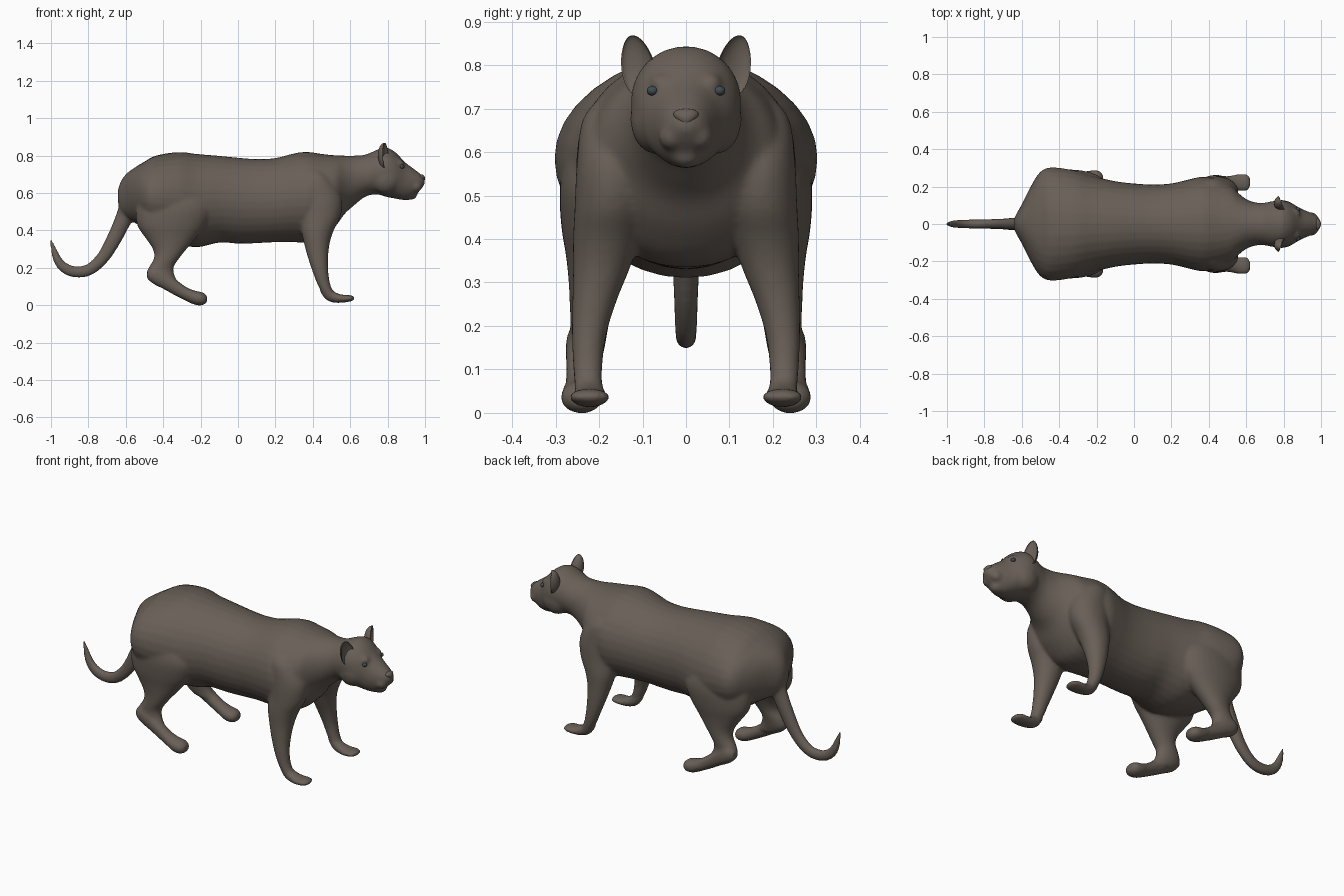
import bpy, bmesh, math
from mathutils import Matrix, Vector

if "Cube" in bpy.data.objects:
    bpy.data.objects.remove(bpy.data.objects["Cube"])


def material(name, col):
    m = bpy.data.materials.new(name)
    m.diffuse_color = (*col, 1)
    m.use_nodes = True
    m.node_tree.nodes["Principled BSDF"].inputs["Base Color"].default_value = m.diffuse_color
    return m


FUR = material("fur", (0.14, 0.115, 0.095))
EYE = material("eye", (0.05, 0.07, 0.08))


def finish(name, bm, mat):
    bmesh.ops.recalc_face_normals(bm, faces=bm.faces)
    for f in bm.faces:
        f.smooth = True
    me = bpy.data.meshes.new(name)
    bm.to_mesh(me)
    bm.free()
    me.materials.append(mat)
    ob = bpy.data.objects.new(name, me)
    bpy.context.collection.objects.link(ob)
    return ob


def spline(rows, steps=4):
    """Catmull-Rom interpolation of every column."""
    out = []
    for i in range(len(rows) - 1):
        a, b, c, d = (rows[max(0, min(len(rows) - 1, i + k))] for k in (-1, 0, 1, 2))
        for s in range(steps):
            t = s / steps
            out.append([0.5 * (2 * q + (r - p) * t + (2 * p - 5 * q + 4 * r - w) * t * t
                               + (3 * q - p - 3 * r + w) * t ** 3) for p, q, r, w in zip(a, b, c, d)])
    return out + [list(rows[-1])]


def skin(name, rings, mat=FUR):
    bm = bmesh.new()
    loops = [[bm.verts.new(p) for p in r] for r in rings]
    n = len(loops[0])
    for a, b in zip(loops, loops[1:]):
        for i in range(n):
            bm.faces.new((a[i], a[(i + 1) % n], b[(i + 1) % n], b[i]))
    bm.faces.new(loops[0])
    bm.faces.new(loops[-1])
    return finish(name, bm, mat)


def oval(n=32, e=2.05):
    for i in range(n):
        a = 2 * math.pi * i / n
        c, s = math.cos(a), math.sin(a)
        yield math.copysign(abs(c) ** (2 / e), c), math.copysign(abs(s) ** (2 / e), s)


def loft_x(name, rows, y=0):
    """rows: x, top z, bottom z, half width"""
    return skin(name, [[(x, y + w * c, (t + b) / 2 + (t - b) / 2 * s) for c, s in oval()]
                       for x, t, b, w in spline(rows)])


def loft_z(name, rows, side):
    """rows: z, back x, front x, centre y, half width"""
    return skin(name, [[((a + b) / 2 + (b - a) / 2 * c, side * y + w * s, z) for c, s in oval()]
                       for z, a, b, y, w in spline(rows)])


def ball(name, loc, rad, mat=FUR, rot=None, shape=None):
    bm = bmesh.new()
    bmesh.ops.create_uvsphere(bm, u_segments=24, v_segments=16, radius=1)
    for v in bm.verts:
        if shape:
            shape(v.co)
        v.co = Vector(v.co[i] * rad[i] for i in range(3))
    bm.transform(Matrix.Translation(loc) @ (rot or Matrix()))
    return finish(name, bm, mat)


# Torso, neck and head
parts = [loft_x("torso", [
    (-.643, .61, .56, .02), (-.63, .655, .50, .052), (-.60, .70, .47, .105), (-.55, .738, .44, .205),
    (-.50, .768, .41, .28), (-.44, .80, .37, .303), (-.32, .819, .33, .287), (-.22, .809, .31, .257),
    (-.10, .799, .335, .229), (0, .789, .33, .217), (.10, .782, .332, .211), (.20, .787, .337, .217),
    (.30, .812, .337, .24), (.37, .82, .335, .253), (.45, .809, .355, .237), (.52, .802, .42, .205),
    (.57, .80, .488, .155), (.62, .80, .533, .124), (.68, .805, .58, .112), (.74, .83, .593, .122),
    (.79, .844, .58, .127), (.84, .82, .57, .113), (.89, .768, .562, .084), (.93, .737, .575, .067),
    (.97, .707, .61, .048), (.99, .688, .635, .03), (1.0, .672, .652, .012)])]

# Tail, swept along its centre line
rings = []
path = spline([(-.57, .54, .07), (-.605, .475, .048), (-.66, .36, .041), (-.72, .258, .035), (-.79, .193, .032),
               (-.86, .178, .031), (-.92, .195, .029), (-.96, .235, .025), (-.983, .29, .018), (-1.0, .355, .006)])
for i, (x, z, r) in enumerate(path):
    p, q = path[max(i - 1, 0)], path[min(i + 1, len(path) - 1)]
    d = Vector((q[0] - p[0], 0, q[1] - p[1])).normalized()
    rings.append([(x - d.z * r * c, .8 * r * s, z + d.x * r * c) for c, s in oval(20, 2)])
parts.append(skin("tail", rings))

# Chin
parts.append(ball("chin", (.915, 0, .592), (.045, .038, .03)))

for side in (-1, 1):
    # Hind leg and foot
    parts.append(loft_z("hind_leg", [
        (.68, -.46, -.26, .16, .05), (.60, -.52, -.19, .185, .085), (.52, -.545, -.14, .19, .1),
        (.43, -.54, -.17, .192, .095), (.36, -.495, -.225, .20, .076), (.30, -.455, -.275, .21, .06),
        (.25, -.45, -.315, .218, .05), (.20, -.478, -.345, .222, .044), (.15, -.489, -.335, .227, .04),
        (.11, -.44, -.31, .23, .034)], side))
    parts.append(loft_x("hind_foot", [
        (-.485, .19, .14, .02), (-.45, .21, .112, .035), (-.40, .19, .087, .037), (-.34, .145, .054, .036),
        (-.28, .10, .024, .039), (-.23, .078, .002, .047), (-.19, .07, .0, .047), (-.165, .052, .015, .025)],
        side * .24))
    # Front leg and foot
    parts.append(loft_z("front_leg", [
        (.74, .35, .45, .13, .05), (.68, .33, .50, .15, .086), (.58, .33, .555, .163, .088),
        (.48, .335, .55, .171, .085), (.40, .338, .512, .183, .077), (.33, .353, .49, .195, .065),
        (.25, .375, .482, .212, .05), (.17, .402, .484, .224, .039), (.10, .43, .497, .226, .034),
        (.05, .465, .525, .226, .03)], side))
    parts.append(loft_x("front_foot", [
        (.44, .11, .07, .02), (.47, .10, .03, .03), (.51, .075, .014, .036), (.55, .058, .013, .044),
        (.59, .055, .018, .047), (.612, .051, .023, .04), (.624, .042, .032, .018)], side * .222))
    # Cheeks, whisker pads and brows
    parts.append(ball("cheek", (.79, side * .068, .675), (.08, .06, .08)))
    parts.append(ball("whisker_pad", (.945, side * .032, .635), (.04, .031, .032)))
    parts.append(ball("brow", (.85, side * .055, .757), (.04, .03, .026)))

# Merge everything into one continuous smooth body
bpy.ops.object.select_all(action='DESELECT')
for p in parts:
    p.select_set(True)
bpy.context.view_layer.objects.active = parts[0]
bpy.ops.object.join()
body = bpy.context.object
body.name = "body"
rm = body.modifiers.new("merge", 'REMESH')
rm.mode = 'VOXEL'
rm.voxel_size = 0.0085
rm.use_smooth_shade = True
sm = body.modifiers.new("soften", 'SMOOTH')
sm.factor = 0.5
sm.iterations = 9


# Nose pad, narrowing to the bottom; cupped ears; eyes
def wedge(co):
    co.y *= .75 + .45 * co.z


def cup(co):
    if co.x > 0:
        co.x *= -0.45
    co.y *= 1 - .15 * co.z


ball("nose", (.98, 0, .678), (.02, .034, .022), FUR, None, wedge)
for side, tag in ((-1, "right"), (1, "left")):
    rot = Matrix.Rotation(side * math.radians(22), 4, 'Z') @ Matrix.Rotation(-side * math.radians(12), 4, 'X')
    ball(tag + "_ear", (.79, side * .112, .797), (.042, .04, .073), FUR, rot, cup)
    ball(tag + "_eye", (.876, side * .077, .741), (.013, .013, .011), EYE)
